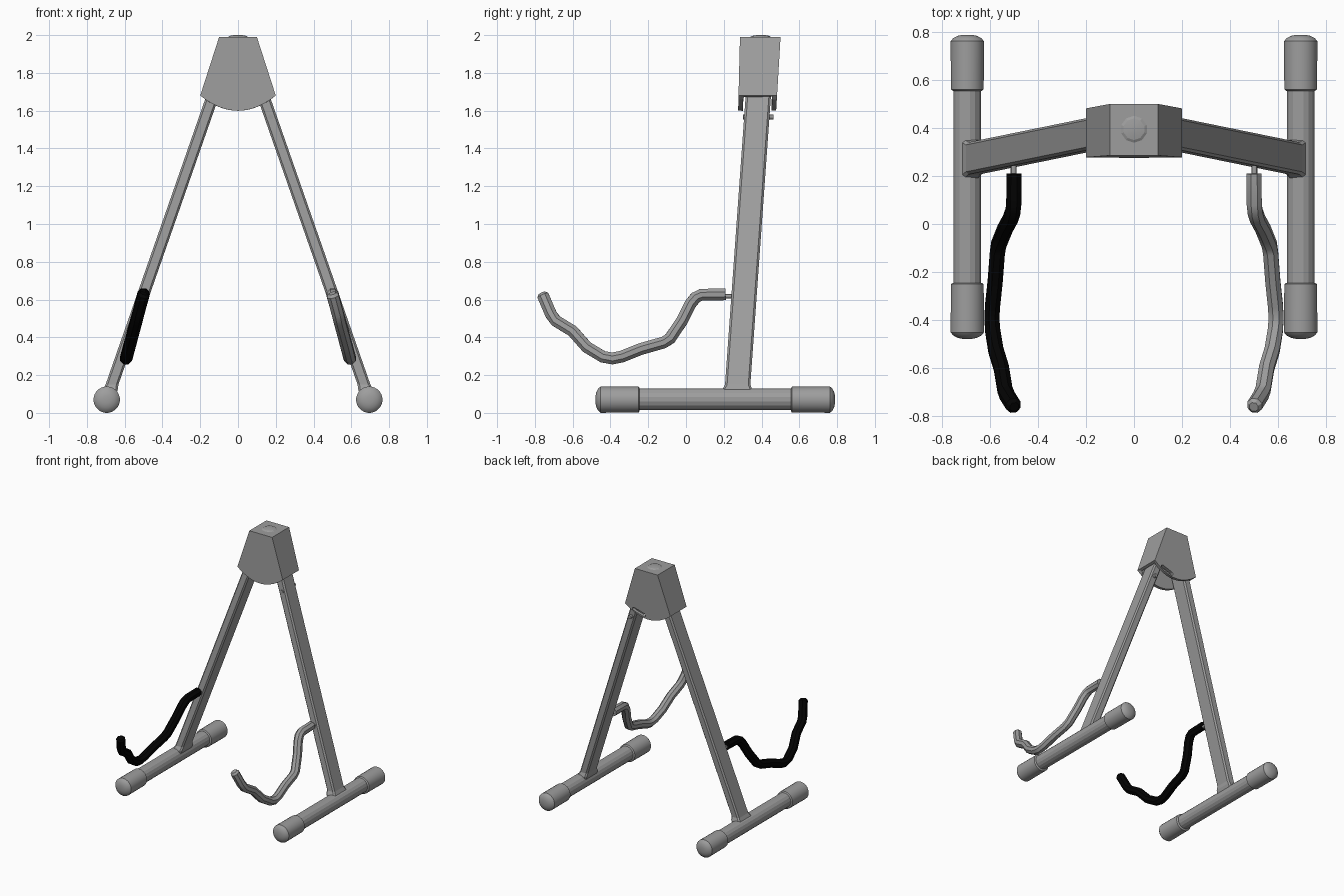
import bpy, bmesh, math
from mathutils import Vector, Matrix

if "Cube" in bpy.data.objects:
    bpy.data.objects.remove(bpy.data.objects["Cube"])


def material(name, v):
    m = bpy.data.materials.new(name)
    m.diffuse_color = (v, v, v, 1)
    m.use_nodes = True
    m.node_tree.nodes["Principled BSDF"].inputs["Base Color"].default_value = m.diffuse_color
    return m


GREY = material("dark_grey_metal", .34)
BLACK = material("black_foam", .001)


def finish(name, bm, smooth=None, mat=GREY):
    bmesh.ops.recalc_face_normals(bm, faces=bm.faces)
    me = bpy.data.meshes.new(name)
    bm.to_mesh(me)
    bm.free()
    me.materials.append(mat)
    ob = bpy.data.objects.new(name, me)
    bpy.context.collection.objects.link(ob)
    bpy.ops.object.select_all(action='DESELECT')
    bpy.context.view_layer.objects.active = ob
    ob.select_set(True)
    if smooth:
        bpy.ops.object.shade_smooth_by_angle(angle=math.radians(smooth))
    return ob


def loft(name, rings, smooth=None, mat=GREY):
    """Skin a list of equal-length point rings and cap both ends."""
    bm = bmesh.new()
    vs = [[bm.verts.new(p) for p in r] for r in rings]
    n = len(vs[0])
    for a, b in zip(vs, vs[1:]):
        for i in range(n):
            j = (i + 1) % n
            bm.faces.new((a[i], a[j], b[j], b[i]))
    bm.faces.new(vs[0])
    bm.faces.new(vs[-1])
    return finish(name, bm, smooth, mat)


def lathe(name, origin, axis, profile, n=24, smooth=30):
    """Round part: profile of (radius, distance) along an axis."""
    q = Vector(axis).to_track_quat('Z', 'Y')
    ring = lambda r, d: [Vector(origin) + q @ Vector((r * math.cos(t), r * math.sin(t), d))
                         for t in (2 * math.pi * (i + .5) / n for i in range(n))]
    return loft(name, [ring(r, d) for r, d in profile], smooth)


def sweep(name, pts, r, mat, n=8):
    """Tube of constant radius along points, with slightly rounded ends."""
    pts = [Vector(p) for p in pts]
    rings = []
    for i, p in enumerate(pts):
        t = (pts[min(i + 1, len(pts) - 1)] - pts[max(i - 1, 0)]).normalized()
        u = t.cross(Vector((1, 0, 0))).normalized()
        v = t.cross(u)
        rings.append([p + r * (math.cos(a) * u + math.sin(a) * v)
                      for a in (2 * math.pi * (k + .5) / n for k in range(n))])
    tip = (pts[-1] - pts[-2]).normalized()
    rings.append([pts[-1] + tip * .015 + (q - pts[-1]) * .6 for q in rings[-1]])
    return loft(name, rings, 30, mat)


def leg_x(z):
    return .695 - .349 * (z - .07)


def leg_y(z):
    return .268 + .0714 * (z - .07)


# cradle arm path in side view (y, z)
ARM = [(.21, .628), (.08, .625), (.05, .61), (.022, .575), (-.02, .49), (-.085, .393),
       (-.12, .372), (-.24, .338), (-.34, .298), (-.39, .288), (-.44, .297), (-.525, .348),
       (-.6, .433), (-.69, .488), (-.715, .523), (-.757, .62)]

for s, side in ((-1, "left"), (1, "right")):
    # foot tube with rubber end caps
    lathe(f"foot_tube_{side}", (s * .695, .155, .072), (0, 1, 0), [(.058, -.5), (.058, .5)], 16, 15)
    for d, end in ((-1, "front"), (1, "back")):
        lathe(f"foot_cap_{end}_{side}", (s * .695, .155, .07), (0, d, 0),
              [(.06, .4), (.069, .406), (.07, .607), (.06, .619), (.042, .629), (.02, .634)])

    # leg: chamfered box section, flared where it is welded to the foot
    rings = []
    for z, hx, hy in ((.07, .04, .085), (.125, .04, .078), (.15, .034, .067), (1.76, .034, .067)):
        c = .011
        sec = [(hx - c, -hy), (hx, c - hy), (hx, hy - c), (hx - c, hy),
               (c - hx, hy), (-hx, hy - c), (-hx, c - hy), (c - hx, -hy)]
        rings.append([(s * leg_x(z) + x, leg_y(z) + y, z) for x, y in sec])
    loft(f"leg_{side}", rings)

    # cradle arm lying in the plane of the leg, and its mounting pin
    sweep(f"cradle_arm_{side}", [(s * (.5 + .27 * (.63 - z)), y, z) for y, z in ARM],
          .034, BLACK if s < 0 else GREY)
    lathe(f"arm_pin_{side}", (s * .502, .18, .618), (0, 1, 0), [(.013, 0), (.013, .12)], 12)

# hinge pin through the right leg
lathe("leg_pin", (leg_x(1.567), .302, 1.567), (0, 1, 0), [(.014, 0), (.014, .162)], 12)

# head: hollow tapered cover, open below, with arched front and back plates
outline = [(-.1, 1.99), (.1, 1.99)]
outline += [(.2 - .4 * i / 14, 1.6 + .08 * (1 - i / 7) ** 2) for i in range(15)]
bm = bmesh.new()
front = [bm.verts.new((x, .278 + .025 * (z - 1.68), z)) for x, z in outline]
back = [bm.verts.new((x, .482 + .06 * (z - 1.68), z)) for x, z in outline]
bm.faces.new(front)
bm.faces.new(back)
for i, j in ((0, 1), (1, 2), (len(outline) - 1, 0)):
    bm.faces.new((front[i], front[j], back[j], back[i]))
head = finish("head_cover", bm)
mod = head.modifiers.new("shell", 'SOLIDIFY')
mod.thickness = .025
mod.offset = -1
mod.use_even_offset = True

# slot in the back plate, above the arch on the right
rot = Matrix.Rotation(-math.atan(.3), 4, 'Y')
pill = [(sx * .047 + .013 * math.cos(a), .013 * math.sin(a))
        for sx, a0 in ((1, -90), (-1, 90))
        for a in (math.radians(a0 + 30 * k) for k in range(7))]
slot = loft("slot_cutter", [[rot @ Vector((x, y, z)) + Vector((.078, 0, 1.64)) for x, z in pill]
                            for y in (.43, .53)])
slot.hide_render = True
cut = head.modifiers.new("slot", 'BOOLEAN')
cut.object = slot
cut.operation = 'DIFFERENCE'
bpy.context.view_layer.objects.active = head
for m in ("shell", "slot"):
    bpy.ops.object.modifier_apply(modifier=m)
bpy.data.objects.remove(slot)

# domed button on the head
lathe("head_button", (0, .395, 1.96), (0, 0, 1), [(.056, 0), (.056, .03), (.045, .036), (.02, .04)], 10, 10)
